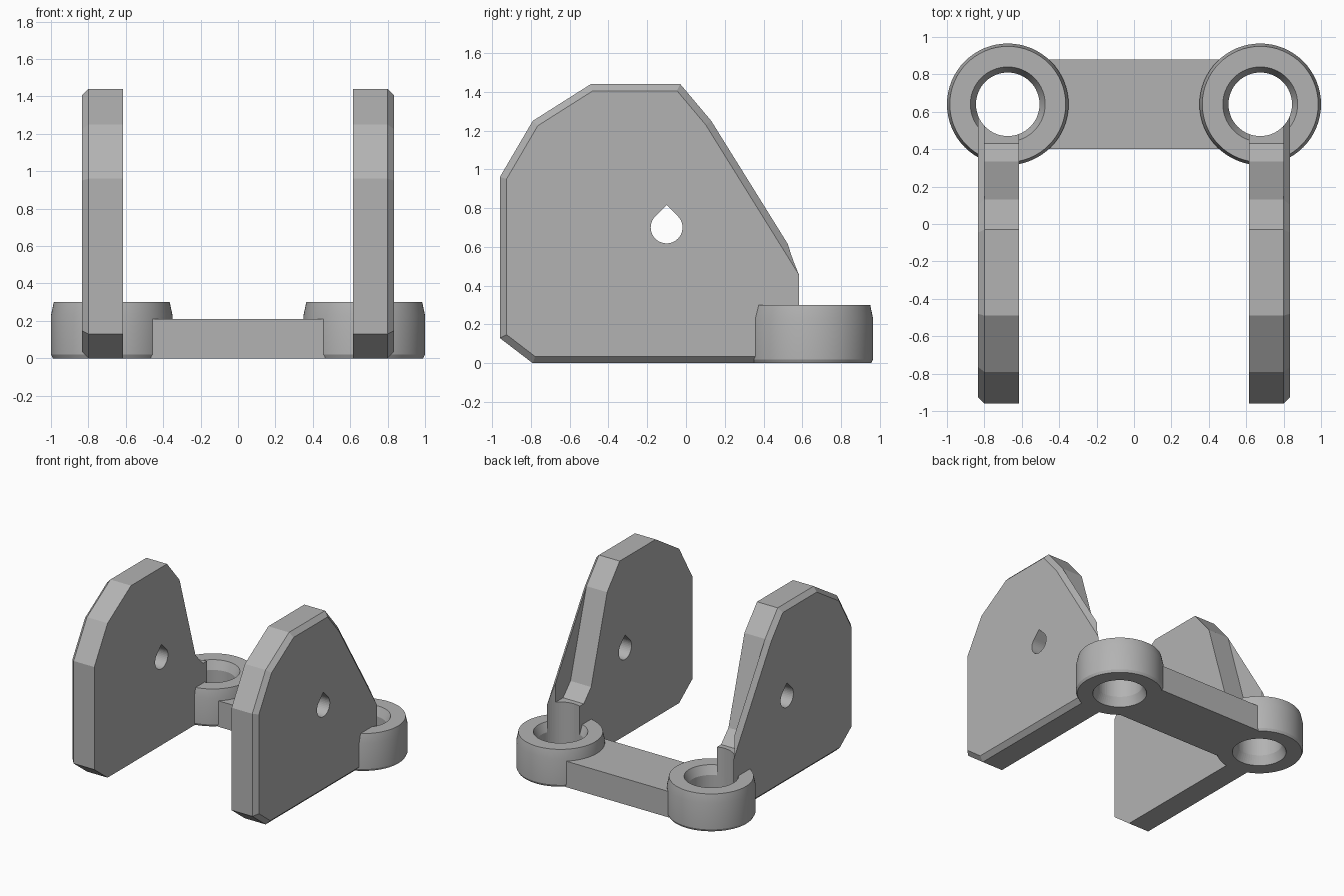
import bpy, bmesh
from math import cos, sin, pi, radians
from mathutils import Matrix, Vector

cube = bpy.data.objects.get("Cube")
if cube:
    bpy.data.objects.remove(cube, do_unlink=True)

grey = bpy.data.materials.new("plain_grey")
grey.use_nodes = True
grey.diffuse_color = (0.45, 0.45, 0.45, 1)
grey.node_tree.nodes["Principled BSDF"].inputs["Base Color"].default_value = grey.diffuse_color

BOSS = Vector((0.675, 0.64, 0))   # boss axis, mirrored to the other side
INNER, RIM, OUTER = 0.615, 0.80, 0.835


def finish(name, bm):
    bmesh.ops.recalc_face_normals(bm, faces=bm.faces)
    mesh = bpy.data.meshes.new(name)
    bm.to_mesh(mesh)
    bm.free()
    obj = bpy.data.objects.new(name, mesh)
    obj.data.materials.append(grey)
    bpy.context.collection.objects.link(obj)
    return obj


def slab(name, profile, x0, x1, chamfer=0):
    """Extrude a (y, z) profile along x, with an optional chamfer on the far side."""
    bm = bmesh.new()
    face = bm.faces.new([bm.verts.new((x0, y, z)) for y, z in profile])
    new = bmesh.ops.extrude_face_region(bm, geom=[face])["geom"]
    bmesh.ops.translate(bm, vec=(x1 - x0, 0, 0),
                        verts=[g for g in new if isinstance(g, bmesh.types.BMVert)])
    bmesh.ops.recalc_face_normals(bm, faces=bm.faces)
    if chamfer:
        end = [f for f in bm.faces if f.normal.x > 0.9]
        bmesh.ops.inset_region(bm, faces=end, thickness=chamfer, depth=chamfer,
                               use_even_offset=True)
    return finish(name, bm)


def lathe(name, profile, steps=64):
    """Spin a closed (radius, z) profile around the boss axis."""
    bm = bmesh.new()
    verts = [bm.verts.new(BOSS + Vector((r, 0, z))) for r, z in profile]
    edges = [bm.edges.new((a, b)) for a, b in zip(verts, verts[1:] + verts[:1])]
    bmesh.ops.spin(bm, geom=verts + edges, cent=BOSS, axis=(0, 0, 1),
                   angle=2 * pi, steps=steps)
    bmesh.ops.remove_doubles(bm, verts=bm.verts, dist=0.0005)
    loose = [e for e in bm.edges if not e.link_faces]
    bmesh.ops.delete(bm, geom=loose, context="EDGES")
    return finish(name, bm)


def cut(obj, cutter):
    mod = obj.modifiers.new("cut", "BOOLEAN")
    mod.operation, mod.solver, mod.object = "DIFFERENCE", "EXACT", cutter
    cutter.hide_render = True
    cutter.hide_viewport = True


def apply_all(obj):
    bpy.ops.object.select_all(action="DESELECT")
    obj.select_set(True)
    bpy.context.view_layer.objects.active = obj
    for mod in list(obj.modifiers):
        bpy.ops.object.modifier_apply(modifier=mod.name)


# Side plates: chamfered on the outer face only
plate = slab("side_plates", [(-0.96, 0.13), (-0.96, 0.96), (-0.79, 1.25), (-0.49, 1.44),
                             (-0.03, 1.44), (0.13, 1.25), (0.64, 0.43), (0.64, 0),
                             (-0.79, 0)], INNER, RIM, OUTER - RIM)

# Teardrop pivot hole
r, hy, hz = 0.082, -0.10, 0.70
arc = [radians(135 + 270 * i / 30) for i in range(31)]
tear = [(hy + r * cos(a), hz + r * sin(a)) for a in arc] + [(hy, hz + r * 2 ** 0.5)]
teardrop = slab("teardrop_cutter", tear, 0.5, 0.95)

# Relief behind the rim, leaving a small tab above each boss
relief = slab("relief_cutter", [(0.12, 1.285), (0.335, 0.56), (0.43, 0.46), (0.8, 0.46),
                                (0.8, 1.285)], 0.5, RIM)

# Bore that clears the plate above and inside the boss
bore = lathe("bore_cutter", [(0, -0.1), (0.2, -0.1), (0.2, 0), (0.17, 0.07), (0.17, 1.6),
                             (0, 1.6)])

# Round bosses with a waisted bore
bosses = lathe("round_bosses", [(0.2, 0), (0.315, 0), (0.325, 0.02), (0.325, 0.23),
                                (0.31, 0.30), (0.2, 0.30), (0.17, 0.23), (0.17, 0.07)])

cutters = (teardrop, relief, bore)
for cutter in cutters:
    cut(plate, cutter)
for obj in (plate, bosses):
    obj.modifiers.new("mirror", "MIRROR").use_axis[0] = True
    apply_all(obj)
for cutter in cutters:
    bpy.data.objects.remove(cutter, do_unlink=True)

bpy.context.view_layer.objects.active = bosses
bpy.ops.object.shade_smooth_by_angle(angle=radians(20))

# Cross bar joining the bosses
bm = bmesh.new()
bmesh.ops.create_cube(bm, size=1, matrix=Matrix.Translation((0, 0.64, 0.105))
                      @ Matrix.Diagonal((0.93, 0.48, 0.21, 1)))
finish("cross_bar", bm)
